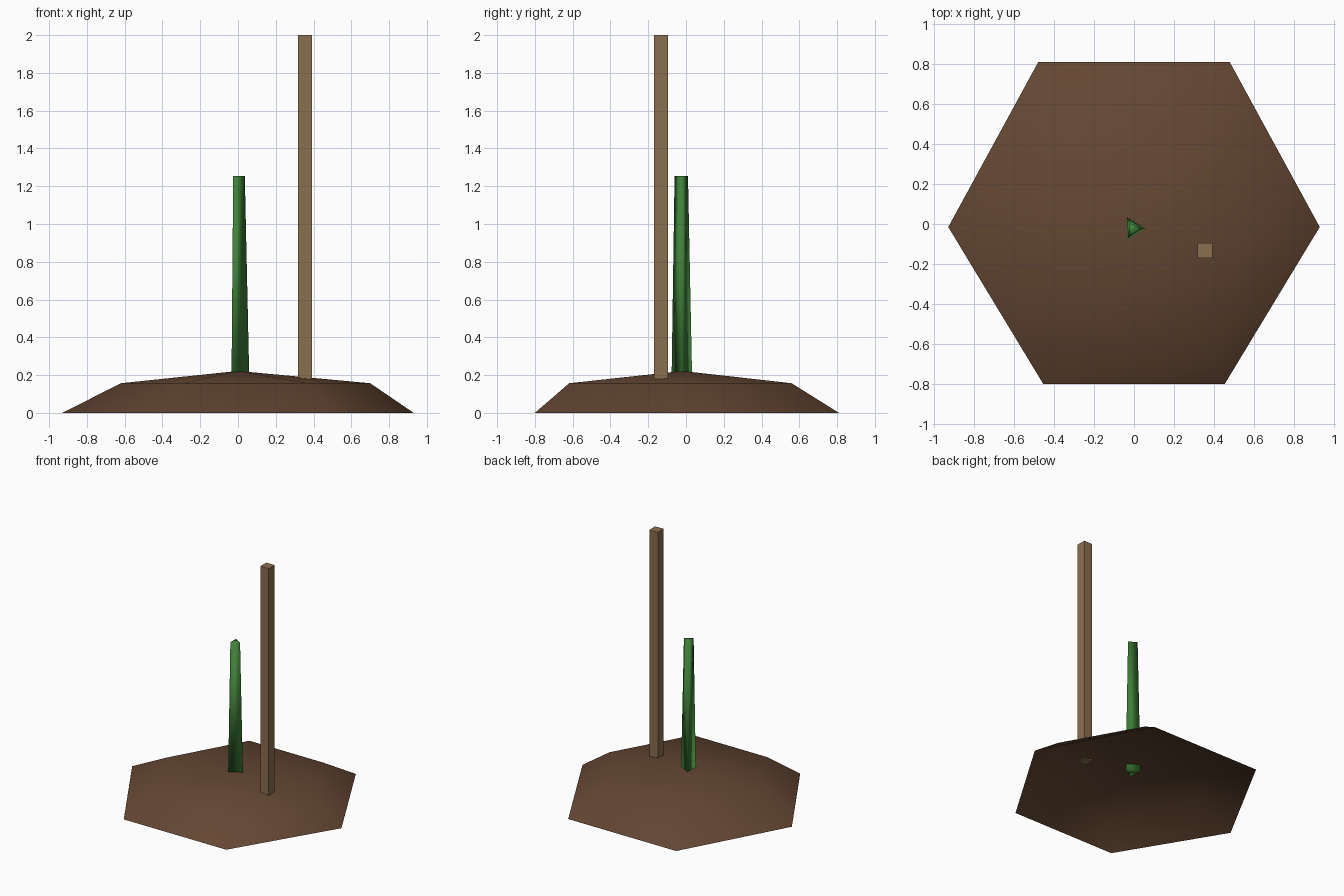
import bpy
import bmesh
from math import cos, sin, radians
from mathutils import Vector

cube = bpy.data.objects.get("Cube")
if cube:
    bpy.data.objects.remove(cube, do_unlink=True)


def material(name, colour):
    mat = bpy.data.materials.new(name)
    mat.use_nodes = True
    mat.diffuse_color = (*colour, 1)
    mat.node_tree.nodes["Principled BSDF"].inputs["Base Color"].default_value = (*colour, 1)
    return mat


def ring(bm, sides, radius, centre, z, turn=0):
    """Add a regular polygon of vertices at height z."""
    verts = []
    for i in range(sides):
        a = radians(turn + 360 * i / sides)
        verts.append(bm.verts.new((centre[0] + radius * cos(a), centre[1] + radius * sin(a), z)))
    return verts


def bridge(bm, lower, upper):
    n = len(lower)
    for i in range(n):
        j = (i + 1) % n
        bm.faces.new((lower[i], lower[j], upper[j], upper[i]))


def finish(name, bm, mat, smooth):
    mesh = bpy.data.meshes.new(name)
    for face in bm.faces:
        face.smooth = smooth
    bm.to_mesh(mesh)
    bm.free()
    mesh.materials.append(mat)
    obj = bpy.data.objects.new(name, mesh)
    bpy.context.collection.objects.link(obj)
    return obj


soil = material("soil brown", (0.127, 0.062, 0.032))
green = material("stem green", (0.05, 0.22, 0.04))
wood = material("stake wood", (0.255, 0.158, 0.077))

# Soil mound: an open six-sided shell with a shoulder and a low peak
bm = bmesh.new()
base = ring(bm, 6, 0.93, (0, 0), 0)
shoulder = ring(bm, 6, 0.66, (0.04, -0.03), 0.157)
for v, (x, y) in zip(base, [(0.93, -0.015), (0.48, 0.81), (-0.48, 0.81),
                            (-0.93, -0.015), (-0.455, -0.8), (0.455, -0.8)]):
    v.co = Vector((x, y, 0))
for v in shoulder:
    v.co.y = -0.03 + (v.co.y + 0.03) * 1.03
bridge(bm, base, shoulder)
peak = bm.verts.new((0, -0.02, 0.222))
for i in range(6):
    bm.faces.new((shoulder[i], shoulder[(i + 1) % 6], peak))
finish("soil_mound", bm, soil, True)

# Plant stem: a tapering, capped three-sided column
bm = bmesh.new()
foot = ring(bm, 3, 0.063, (-0.003, -0.022), 0.17)
tip = ring(bm, 3, 0.041, (-0.005, -0.025), 1.255)
bridge(bm, foot, tip)
bm.faces.new(tip)
bm.faces.new(foot[::-1])
finish("plant_stem", bm, green, True)

# Support stake: a straight square post
bm = bmesh.new()
foot = ring(bm, 4, 0.053, (0.355, -0.133), 0.175, 45)
tip = ring(bm, 4, 0.053, (0.355, -0.133), 2, 45)
bridge(bm, foot, tip)
bm.faces.new(tip)
bm.faces.new(foot[::-1])
finish("support_stake", bm, wood, False)
